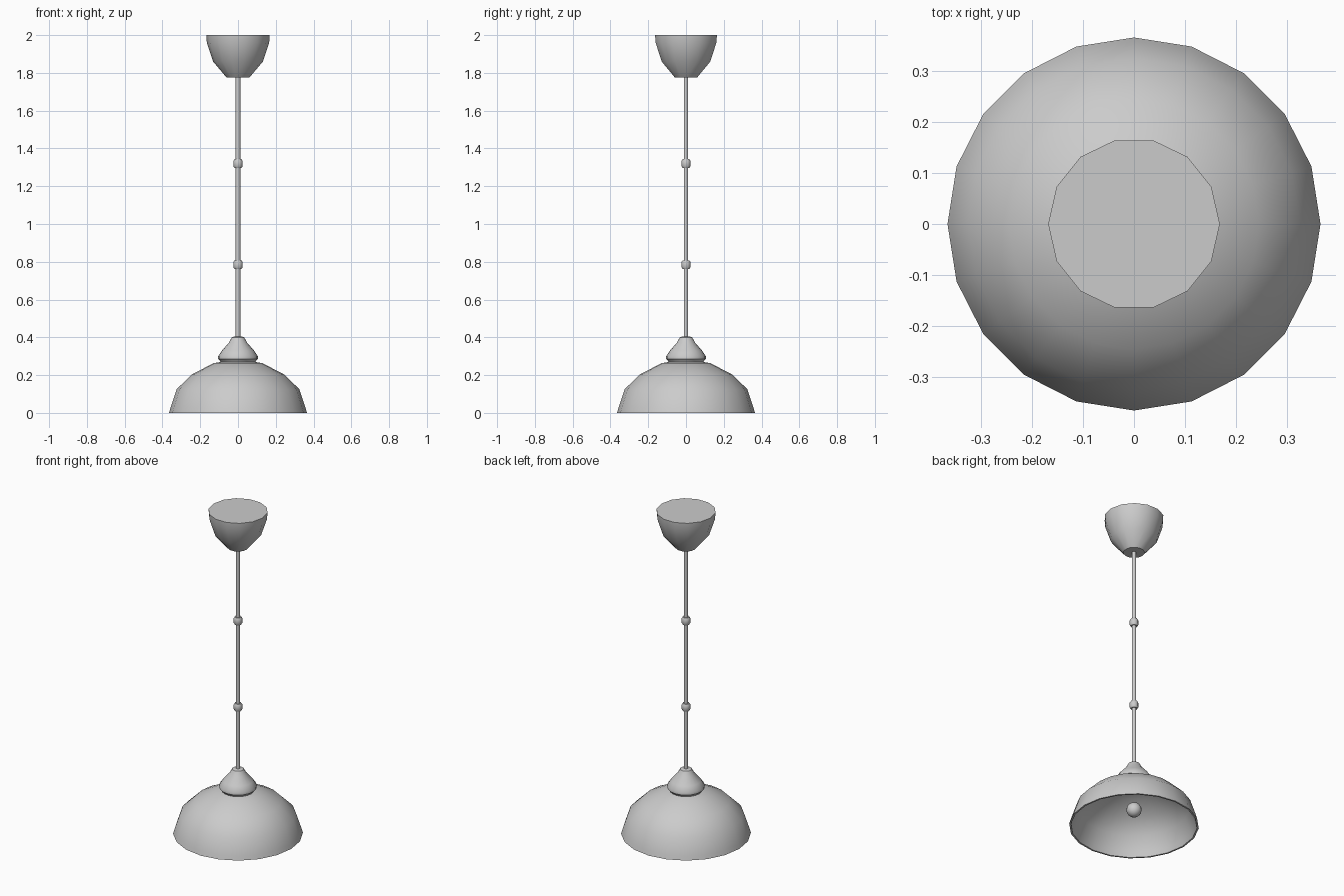
import bpy, bmesh, math

if "Cube" in bpy.data.objects:
    bpy.data.objects.remove(bpy.data.objects["Cube"])


def lathe(name, profile, sides, closed=False):
    """Revolve (radius, z) points about z; open profiles get flat end caps."""
    bm = bmesh.new()
    rings = []
    for r, z in profile:
        if r == 0:
            rings.append([bm.verts.new((0, 0, z))] * sides)
        else:
            rings.append([bm.verts.new((r * math.cos(2 * math.pi * i / sides),
                                        r * math.sin(2 * math.pi * i / sides), z))
                          for i in range(sides)])
    pairs = list(zip(rings, rings[1:]))
    if closed:
        pairs.append((rings[-1], rings[0]))
    for a, b in pairs:
        for i in range(sides):
            j = (i + 1) % sides
            quad = list(dict.fromkeys((a[i], a[j], b[j], b[i])))
            if len(quad) > 2:
                bm.faces.new(quad)
    if not closed:
        for ring in (rings[0], rings[-1]):
            if ring[0] is not ring[1]:
                bm.faces.new(ring)
    bmesh.ops.recalc_face_normals(bm, faces=bm.faces)
    return finish(name, bm)


def finish(name, bm):
    mesh = bpy.data.meshes.new(name)
    bm.to_mesh(mesh)
    bm.free()
    obj = bpy.data.objects.new(name, mesh)
    bpy.context.collection.objects.link(obj)
    bpy.ops.object.select_all(action='DESELECT')
    obj.select_set(True)
    bpy.context.view_layer.objects.active = obj
    bpy.ops.object.shade_smooth_by_angle(angle=math.radians(38))
    return obj


# Ceiling canopy
lathe("ceiling_canopy", [(0.06, 1.775), (0.132, 1.86), (0.165, 1.96), (0.168, 2.0)], 14)

# Hanging rod and its two collars
lathe("rod", [(0.0125, 0.38), (0.0125, 1.80)], 10)
for label, z in (("upper", 1.32), ("lower", 0.785)):
    lathe(label + "_collar", [(0.019, z - 0.023), (0.025, z - 0.013),
                              (0.025, z + 0.013), (0.019, z + 0.023)], 10)

# Flared cap on top of the shade
lathe("shade_cap", [(0.09, 0.265), (0.097, 0.278), (0.105, 0.285), (0.105, 0.30),
                    (0.085, 0.33), (0.048, 0.372), (0.033, 0.40), (0.02, 0.405)], 20)

# Hollow dome shade: outer skin up to the crown, then inner skin down to the lip
lathe("shade", [(0.355, 0), (0.365, 0), (0.358, 0.025), (0.325, 0.125), (0.245, 0.203),
                (0.13, 0.263), (0, 0.285),
                (0, 0.27), (0.125, 0.248), (0.235, 0.19), (0.312, 0.118), (0.345, 0.03)],
      20, closed=True)

# Light bulb
bm = bmesh.new()
bmesh.ops.create_uvsphere(bm, u_segments=16, v_segments=10, radius=0.043)
bmesh.ops.translate(bm, verts=bm.verts, vec=(0, 0, 0.105))
finish("bulb", bm)
